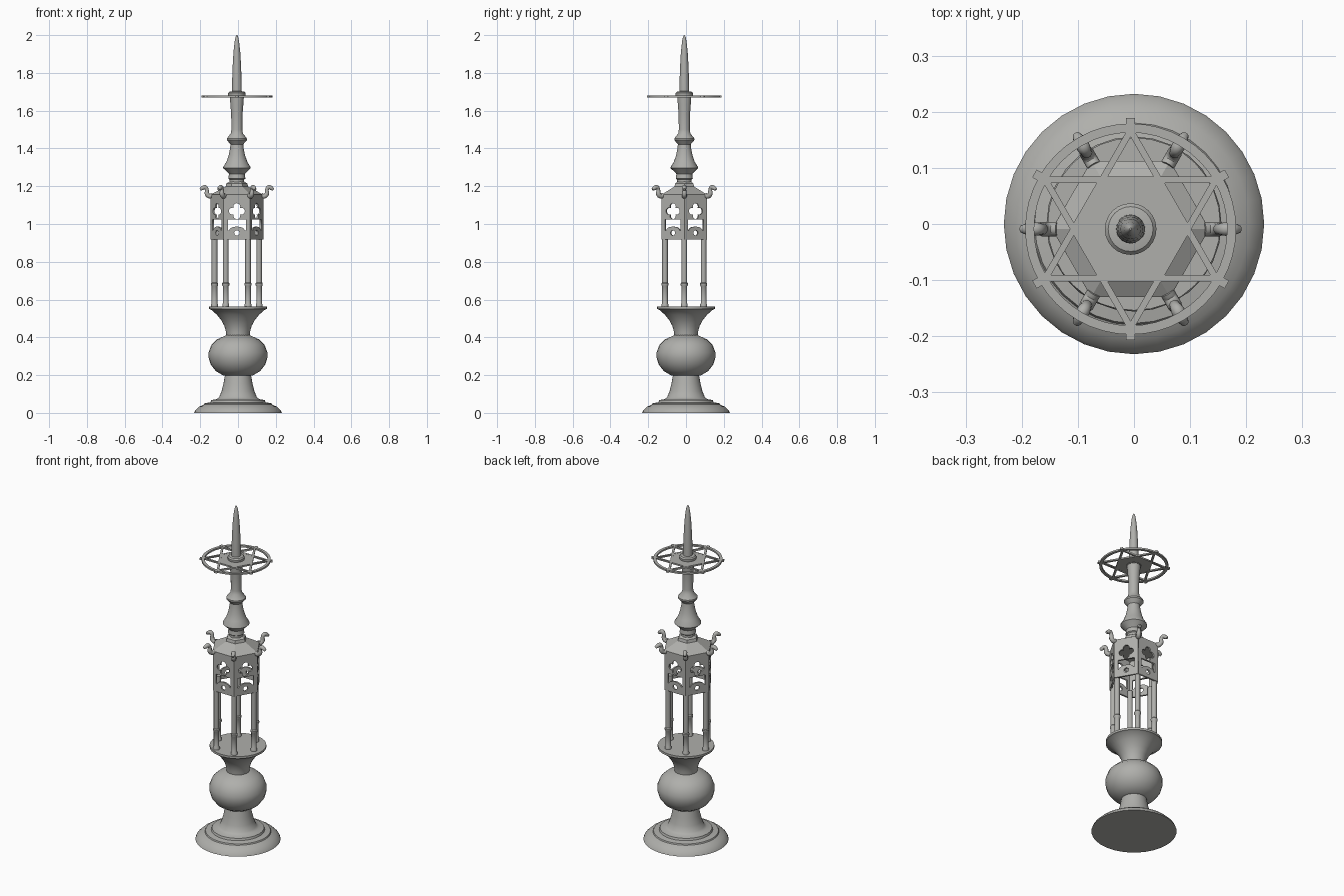
import bpy, bmesh
from math import sin, cos, pi, sqrt, radians
from mathutils import Matrix

if "Cube" in bpy.data.objects:
    bpy.data.objects.remove(bpy.data.objects["Cube"])

UP = (-0.006, -0.009)   # upper assembly sits slightly off centre

# Dark warm grey metal
metal = bpy.data.materials.new("dark_metal")
metal.diffuse_color = (0.43, 0.43, 0.41, 1)
metal.use_nodes = True
metal.node_tree.nodes["Principled BSDF"].inputs["Base Color"].default_value = metal.diffuse_color


def smooth(ob, angle=35):
    bpy.ops.object.select_all(action='DESELECT')
    ob.select_set(True)
    bpy.context.view_layer.objects.active = ob
    bpy.ops.object.shade_smooth_by_angle(angle=radians(angle))


def lathe(name, profile, segs=32, centre=(0, 0), angle=35):
    """Turn a (radius, z) profile, listed bottom to top."""
    bm = bmesh.new()
    rings = [[bm.verts.new((centre[0] + r * cos(2 * pi * i / segs),
                            centre[1] + r * sin(2 * pi * i / segs), z))
              for i in range(segs)] for r, z in profile]
    for a, b in zip(rings, rings[1:]):
        for i in range(segs):
            j = (i + 1) % segs
            bm.faces.new((a[i], a[j], b[j], b[i]))
    bm.faces.new(rings[0][::-1])
    bm.faces.new(rings[-1])
    me = bpy.data.meshes.new(name)
    bm.to_mesh(me)
    bm.free()
    me.materials.append(metal)
    ob = bpy.data.objects.new(name, me)
    bpy.context.collection.objects.link(ob)
    if angle:
        smooth(ob, angle)
    return ob


def to_mesh(name, cu, matrix):
    tmp = bpy.data.objects.new(name + "_tmp", cu)
    bpy.context.collection.objects.link(tmp)
    dg = bpy.context.evaluated_depsgraph_get()
    me = bpy.data.meshes.new_from_object(tmp.evaluated_get(dg))
    bpy.data.objects.remove(tmp)
    me.materials.clear()
    me.materials.append(metal)
    ob = bpy.data.objects.new(name, me)
    ob.matrix_world = matrix
    bpy.context.collection.objects.link(ob)
    return ob


def flat_shape(name, loops, thick, matrix):
    """Sheet from outlines; inner outlines become holes."""
    cu = bpy.data.curves.new(name, 'CURVE')
    cu.dimensions = '2D'
    cu.fill_mode = 'BOTH'
    cu.extrude = thick / 2
    for pts in loops:
        sp = cu.splines.new('POLY')
        sp.points.add(len(pts) - 1)
        for p, (x, y) in zip(sp.points, pts):
            p.co = (x, y, 0, 1)
        sp.use_cyclic_u = True
    return to_mesh(name, cu, matrix)


def ngon(r, n, start=0.0, c=(0, 0)):
    return [(c[0] + r * cos(start + 2 * pi * i / n),
             c[1] + r * sin(start + 2 * pi * i / n)) for i in range(n)]


def quatrefoil(z, d=0.024, a=0.0182, n=40):
    pts = []
    for i in range(n):
        t = 2 * pi * i / n
        f = (t + pi / 4) % (pi / 2) - pi / 4
        r = d * cos(f) + sqrt(a * a - (d * sin(f)) ** 2)
        pts.append((r * cos(t), z + r * sin(t)))
    return pts


centre = Matrix.Translation((UP[0], UP[1], 0))


def turn(deg):
    return centre @ Matrix.Rotation(radians(deg), 4, 'Z')


# Stepped foot (soft lower rim), ball and cup
foot = lathe("foot", [(.232, 0), (.227, .012), (.205, .033), (.18, .044), (.177, .051),
                      (.146, .056), (.142, .068), (.113, .073), (.1, .083), (.087, .115),
                      (.077, .155), (.068, .205)], 32)
sharp = foot.data.attributes.get("sharp_edge")
if sharp:
    for e in foot.data.edges:
        if all(foot.data.vertices[v].co.z < .001 for v in e.vertices):
            sharp.data[e.index].value = False
lathe("ball", [(.06, .195), (.08, .199), (.118, .222), (.145, .257), (.155, .29), (.156, .32),
               (.14, .362), (.11, .39), (.063, .411), (.05, .412)], 28, angle=50)
lathe("cup", [(.062, .405), (.064, .43), (.072, .46), (.088, .49), (.112, .52), (.143, .547),
              (.154, .551), (.154, .564)], 32)

# Six columns with collars
for k in range(6):
    a = k * pi / 3
    lathe("column", [(.018, .56), (.018, .575), (.015, .58), (.015, .67), (.019, .676),
                     (.019, .686), (.015, .691), (.015, .95)], 12,
          (UP[0] + .118 * cos(a), UP[1] + .118 * sin(a)))

# Pierced lantern panels
arch = [(-.048, 1.023), (-.048, .966)]
arch += [(.041 * cos(pi - pi * i / 12), .966 + .02 * sin(pi * i / 12)) for i in range(13)]
arch += [(.048, .966), (.048, 1.023)]
outline = [(-.07, .918), (.07, .918), (.07, 1.155), (-.07, 1.155)]
for k in range(6):
    m = turn(60 * k) @ Matrix.Translation((0, -.1165, 0)) @ Matrix.Rotation(pi / 2, 4, 'X')
    flat_shape("lantern_panel",
               [outline, quatrefoil(1.068), arch, ngon(.014, 16, c=(0, .953))], .01, m)

# Hexagonal roof
lathe("lantern_roof", [(.14, 1.145), (.14, 1.155), (.06, 1.198), (.055, 1.215), (.038, 1.225)],
      6, UP, angle=0)

# Curved hooks on the roof corners
path = [(.13, 1.152, .013), (.144, 1.147, .013), (.158, 1.159, .013),
        (.159, 1.182, .010), (.169, 1.195, .012), (.184, 1.189, .011), (.194, 1.182, .007)]
for k in range(6):
    cu = bpy.data.curves.new("roof_hook", 'CURVE')
    cu.dimensions = '3D'
    cu.bevel_depth = 1
    cu.bevel_resolution = 3
    cu.use_fill_caps = True
    cu.resolution_u = 4
    sp = cu.splines.new('BEZIER')
    sp.bezier_points.add(len(path) - 1)
    for p, (x, z, r) in zip(sp.bezier_points, path):
        p.co = (x, 0, z)
        p.radius = r
        p.handle_left_type = p.handle_right_type = 'AUTO'
    smooth(to_mesh("roof_hook", cu, turn(60 * k)), 50)

# Turned stem above the lantern
lathe("stem", [(.038, 1.215), (.038, 1.235), (.045, 1.24), (.042, 1.265), (.048, 1.272),
               (.073, 1.296), (.072, 1.302), (.055, 1.33), (.043, 1.365), (.036, 1.4),
               (.034, 1.422), (.053, 1.444), (.053, 1.453), (.032, 1.48), (.029, 1.5),
               (.03, 1.58), (.034, 1.63), (.037, 1.672)], 24, UP)

# Star drip plate: ring, two triangle frames, filled core, tip blocks
plate = centre @ Matrix.Translation((0, 0, 1.676))
flat_shape("plate_ring", [ngon(.188, 48), ngon(.172, 48)], .01, plate)
for s in (pi / 2, -pi / 2):
    flat_shape("star_bars", [ngon(.187, 3, s), ngon(.164, 3, s)], .009, plate)
flat_shape("plate_core", [ngon(.1, 6)], .008, plate)
for k in range(6):
    flat_shape("star_tip", [[(-.008, .172), (.008, .172), (.008, .198), (-.008, .198)]], .011,
               turn(60 * k) @ Matrix.Translation((0, 0, 1.676)))

# Collar and candle spike
lathe("spike_collar", [(.04, 1.67), (.046, 1.682), (.046, 1.693), (.04, 1.7), (.025, 1.703)],
      24, UP)
lathe("spike", [(.026, 1.69), (.025, 1.76), (.022, 1.84), (.018, 1.91), (.012, 1.965),
                (.007, 1.99), (.002, 2.0)], 20, UP)
